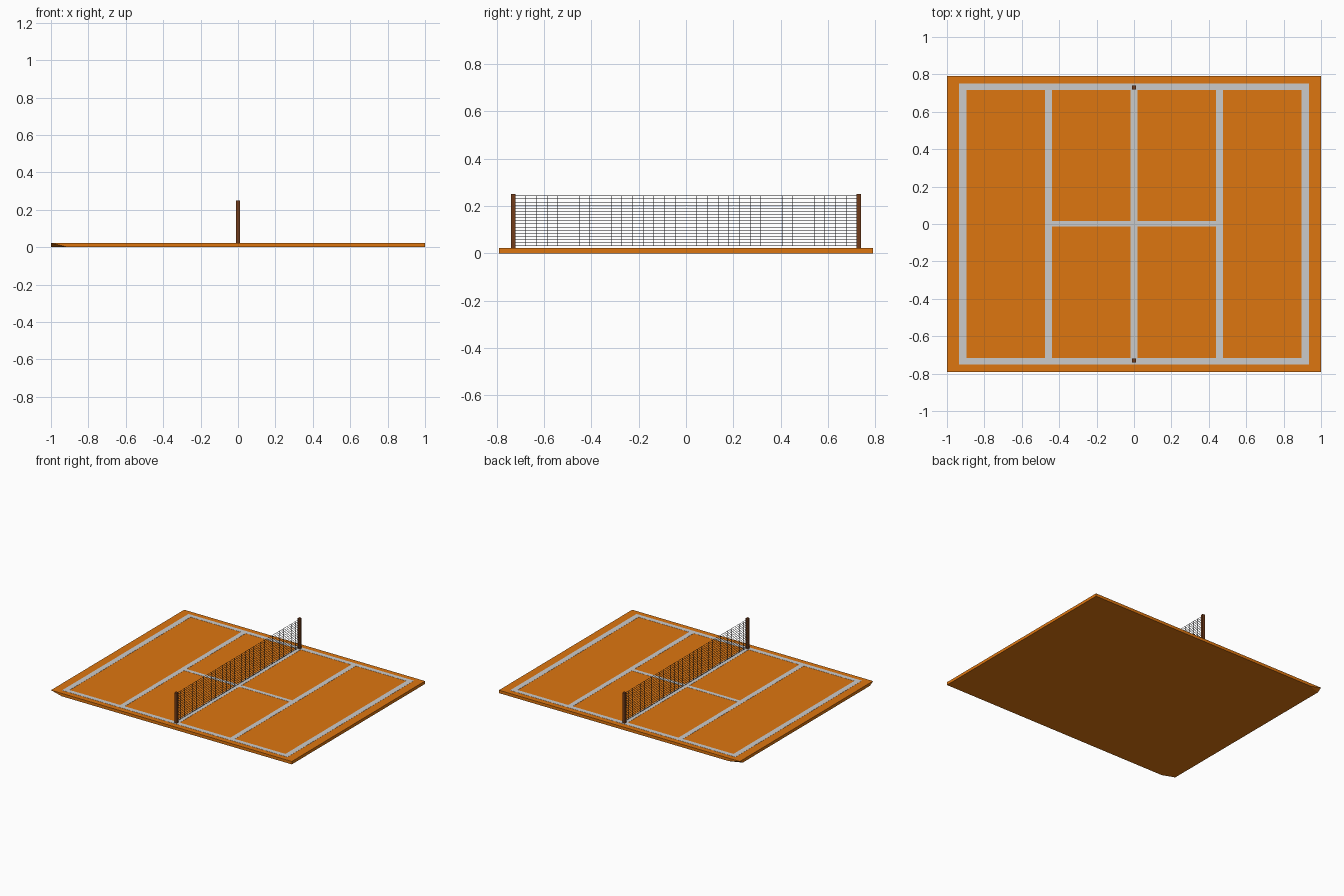
import bpy, bmesh

if "Cube" in bpy.data.objects:
    bpy.data.objects.remove(bpy.data.objects["Cube"])

TOP = 0.022          # height of the court surface


def material(name, rgb):
    m = bpy.data.materials.new(name)
    m.diffuse_color = (*rgb, 1)
    m.use_nodes = True
    m.node_tree.nodes["Principled BSDF"].inputs["Base Color"].default_value = m.diffuse_color
    return m


def add_box(bm, x0, x1, y0, y1, z0, z1):
    vs = bmesh.ops.create_cube(bm, size=1)["verts"]
    for v in vs:
        v.co.x = x1 if v.co.x > 0 else x0
        v.co.y = y1 if v.co.y > 0 else y0
        v.co.z = z1 if v.co.z > 0 else z0


def finish(bm, name, mat=None):
    bmesh.ops.recalc_face_normals(bm, faces=bm.faces)
    me = bpy.data.meshes.new(name)
    bm.to_mesh(me)
    bm.free()
    ob = bpy.data.objects.new(name, me)
    bpy.context.collection.objects.link(ob)
    if mat:
        me.materials.append(mat)
    return ob


def boxes(name, spans, mat=None):
    bm = bmesh.new()
    for s in spans:
        add_box(bm, *s)
    return finish(bm, name, mat)


clay = material("clay", (0.73, 0.18, 0.005))
brown = material("brown", (0.17, 0.045, 0.01))
cord = material("cord", (0.02, 0.02, 0.025))

# Court slab, its two left bottom corners cut away at a slant
W, D = 1.0, 0.79
bm = bmesh.new()
corners = [bm.verts.new((x, y, TOP)) for x, y in ((-W, -D), (W, -D), (W, D), (-W, D))]
base = [bm.verts.new((x, y, 0)) for x, y in
        ((-0.91, -D), (W, -D), (W, D), (-0.91, D), (-W, D - 0.035), (-W, -D + 0.035))]
bm.faces.new(corners)
bm.faces.new(base[::-1])
for i in range(3):
    bm.faces.new((corners[i], base[i], base[i + 1], corners[i + 1]))
bm.faces.new((corners[3], base[3], base[4]))
bm.faces.new((corners[3], base[4], base[5], corners[0]))
bm.faces.new((corners[0], base[5], base[0]))
finish(bm, "court_slab", clay)

# Painted lines
z = (TOP - 0.002, TOP + 0.001)
lines = [(-0.018, 0.018, -0.717, 0.717, *z)]
for s in (-1, 1):
    for a, b in ((0.896, 0.936), (0.439, 0.476)):
        x = sorted((s * a, s * b))
        lines.append((*x, -0.717, 0.717, *z))
    lines.append((-0.936, 0.936, *sorted((s * 0.717, s * 0.75)), *z))
    lines.append((*sorted((s * 0.018, s * 0.439)), -0.013, 0.016, *z))
boxes("court_lines", lines)

# Net posts
for name, y in (("front_post", -0.73), ("back_post", 0.73)):
    boxes(name, [(-0.01, 0.01, y - 0.01, y + 0.01, TOP - 0.001, 0.25)], brown)

# Net of thin cords
T, COLS, ROWS = 0.0009, 32, 16
Y, Z0, Z1 = 0.722, 0.032, 0.243
cords = []
for i in range(COLS + 1):
    y = -Y + 2 * Y * i / COLS
    cords.append((-T, T, y - T, y + T, Z0, Z1))
for j in range(ROWS + 1):
    h = Z0 + (Z1 - Z0) * j / ROWS
    cords.append((-T, T, -Y, Y, h - T, h + T))
boxes("net", cords, cord)
